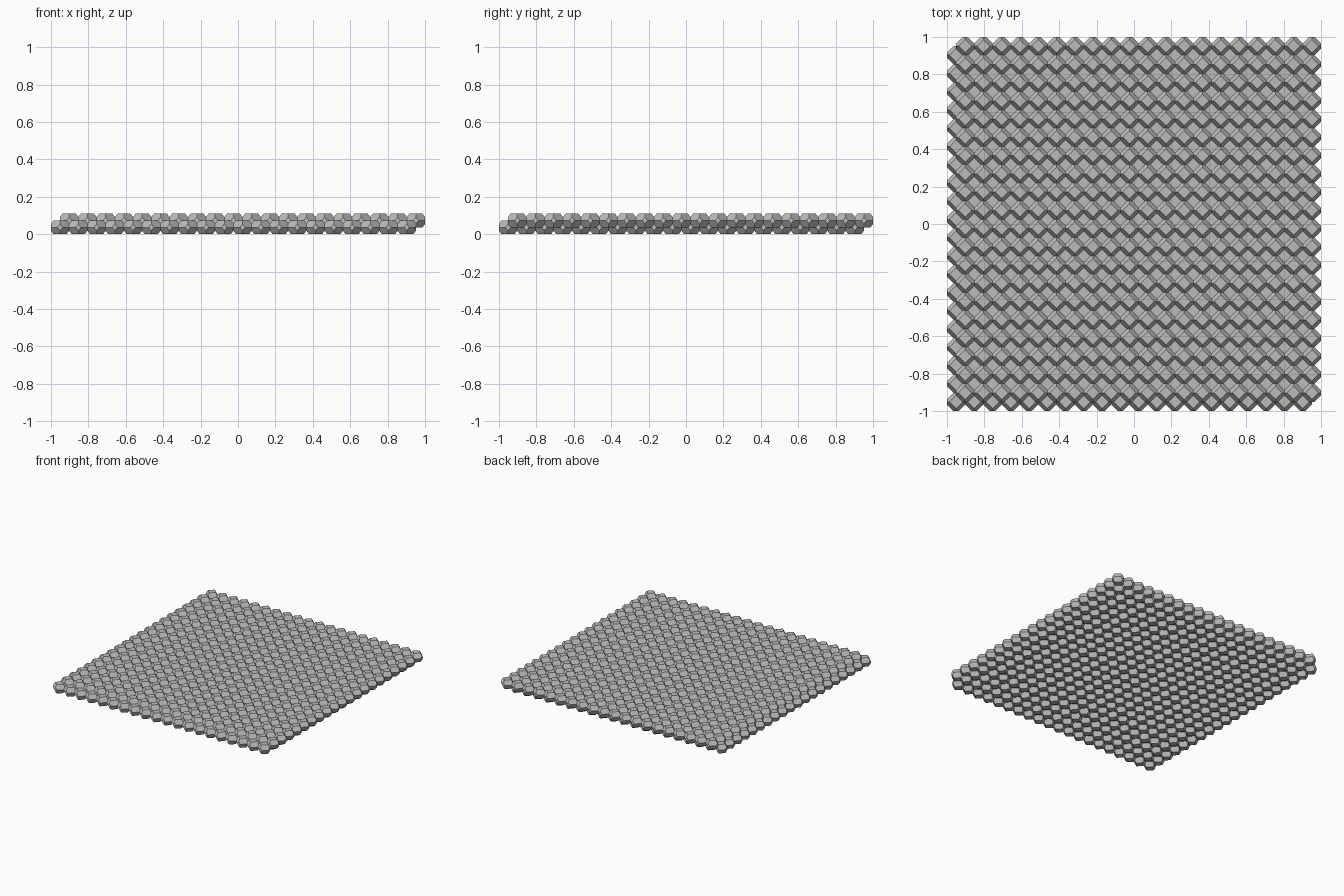
import bpy
import bmesh

cube = bpy.data.objects.get("Cube")
if cube:
    bpy.data.objects.remove(cube, do_unlink=True)

COUNT = 20                   # cells along each side
A = 2 / (COUNT + 0.5)        # cell width and spacing
C = 0.0735                   # cell height
T = A / 2 - C * C / (4 * A)  # half diagonal of the flat top
U = C * C / (4 * A)          # half width of the side diamonds

grey = bpy.data.materials.new("stone grey")
grey.use_nodes = True
grey.diffuse_color = (0.5, 0.5, 0.5, 1)
grey.node_tree.nodes["Principled BSDF"].inputs["Base Color"].default_value = (0.5, 0.5, 0.5, 1)


def cell_mesh():
    """Flattened truncated octahedron that stacks without gaps."""
    bm = bmesh.new()
    corners = [(T, 0, C / 2), (A / 2, U, 0), (A / 2, 0, C / 4)]
    points = set()
    for x, y, z in corners:
        for sx in (-1, 1):
            for sy in (-1, 1):
                for sz in (-1, 1):
                    px, py, pz = x * sx, y * sy, z * sz
                    points.add((px, py, pz))
                    points.add((py, px, pz))
    for p in sorted(points):
        bm.verts.new(p)
    bmesh.ops.convex_hull(bm, input=bm.verts[:])
    bmesh.ops.dissolve_limit(bm, angle_limit=0.02, verts=bm.verts[:], edges=bm.edges[:])
    bmesh.ops.recalc_face_normals(bm, faces=bm.faces[:])
    mesh = bpy.data.meshes.new("cell")
    bm.to_mesh(mesh)
    bm.free()
    mesh.materials.append(grey)
    return mesh


def add_layer(name, mesh, shift, z):
    """Square sheet of repeated cells."""
    layer = bpy.data.objects.new(name, mesh)
    bpy.context.collection.objects.link(layer)
    start = -A * (COUNT - 1) / 2 + shift
    layer.location = (start, start, z)
    for axis, step in (("across", (A, 0, 0)), ("deep", (0, A, 0))):
        array = layer.modifiers.new(axis, 'ARRAY')
        array.count = COUNT
        array.use_relative_offset = False
        array.use_constant_offset = True
        array.constant_offset_displace = step


# Two interlocking layers, half a cell apart
cell = cell_mesh()
add_layer("lower_layer", cell, -A / 4, C / 2)
add_layer("upper_layer", cell, A / 4, C)
